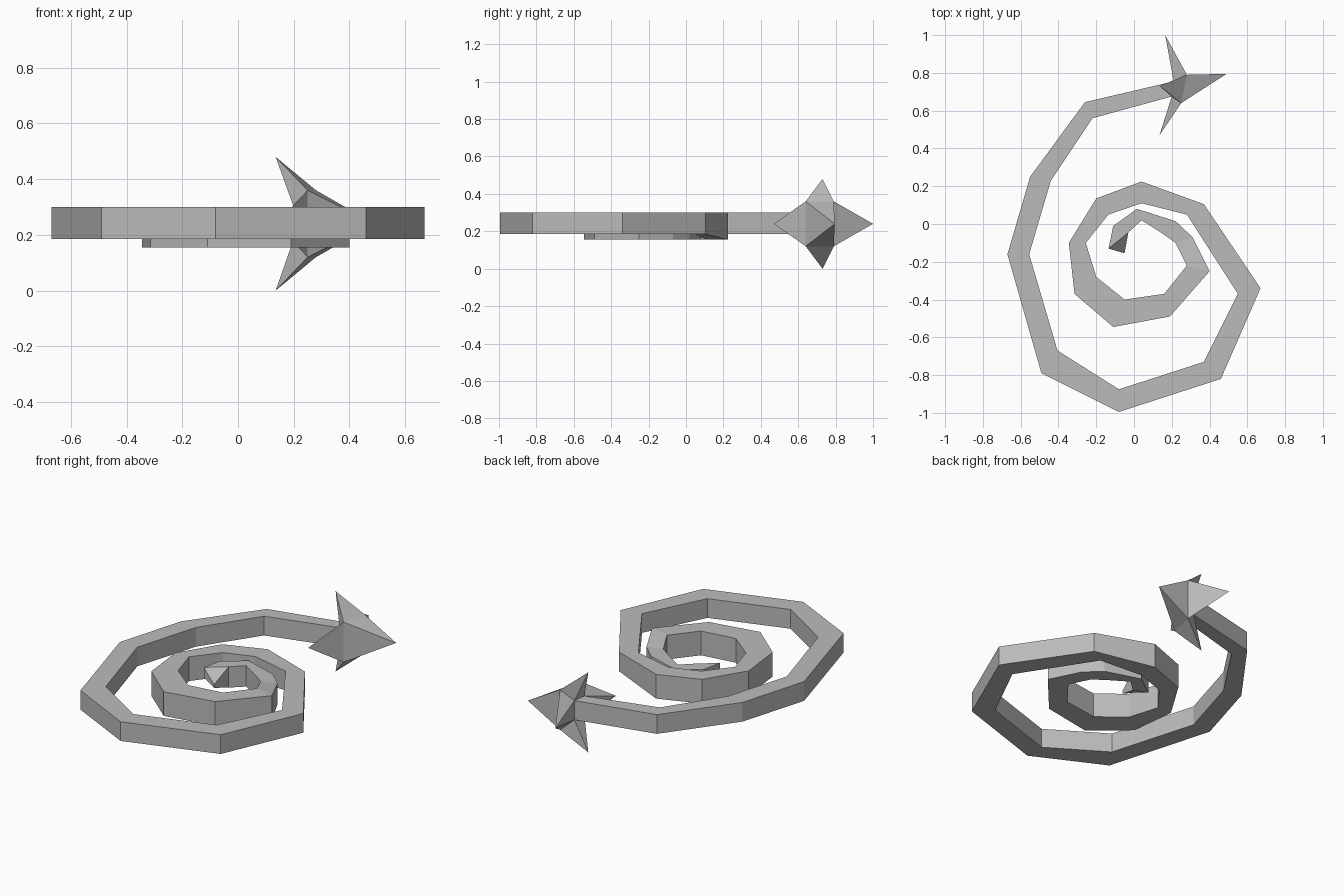
import bpy
import bmesh

cube = bpy.data.objects.get("Cube")
if cube:
    bpy.data.objects.remove(cube, do_unlink=True)

# Single plain grey material
grey = bpy.data.materials.new("plain_grey")
grey.use_nodes = True
grey_colour = (0.5, 0.5, 0.5, 1)
grey.diffuse_color = grey_colour
grey.node_tree.nodes["Principled BSDF"].inputs["Base Color"].default_value = grey_colour


def finish(name, bm):
    """Turn a bmesh into a flat-shaded object with outward normals."""
    bmesh.ops.recalc_face_normals(bm, faces=bm.faces)
    mesh = bpy.data.meshes.new(name)
    bm.to_mesh(mesh)
    bm.free()
    mesh.materials.append(grey)
    obj = bpy.data.objects.new(name, mesh)
    bpy.context.collection.objects.link(obj)
    return obj


def bridge(bm, ring_a, ring_b):
    """Join two closed rings of equal length with quads."""
    count = len(ring_a)
    for i in range(count):
        j = (i + 1) % count
        bm.faces.new((ring_a[i], ring_a[j], ring_b[j], ring_b[i]))


# Plan outline of the coil: outer x, y and inner x, y, from the head inwards
outer_turn = [
    (.21, .755, .2, .675), (-.26, .645, -.22, .56), (-.55, .25, -.44, .23),
    (-.67, -.16, -.555, -.16), (-.49, -.79, -.405, -.67),
    (-.08, -.995, -.08, -.875), (.46, -.82, .37, -.73),
    (.67, -.34, .55, -.37), (.37, .105, .28, .05),
]
middle_turn = [
    (.04, .225, .04, .11), (-.2, .135, -.135, .05), (-.345, -.1, -.255, -.1),
    (-.315, -.37, -.2, -.28), (-.11, -.545, -.05, -.4),
    (.19, -.49, .16, -.37), (.4, -.25, .28, -.22),
]
inner_turn = [
    (.31, -.07, .22, -.1), (.22, .015, .15, -.05),
    (.015, .08, .04, .02), (-.11, -.01, -.03, -.045),
]
SHAFT_LOW, COIL_LOW, TOP, INNER_TOP = .185, .155, .3, .28


def section(bm, row, low, high):
    """Four-cornered cross-section of the band."""
    ox, oy, ix, iy = row
    corners = ((ox, oy, high), (ix, iy, high), (ix, iy, low), (ox, oy, low))
    return [bm.verts.new(c) for c in corners]


# Spiral band
bm = bmesh.new()
rings = []
for rows, low, high in ((outer_turn, SHAFT_LOW, TOP),
                        (middle_turn, COIL_LOW, TOP),
                        (inner_turn, COIL_LOW, INNER_TOP)):
    rings += [section(bm, row, low, high) for row in rows]

# Bevelled inner end of the band
end = [bm.verts.new(c) for c in ((-.135, -.13, INNER_TOP), (-.05, -.155, .21),
                                 (-.05, -.155, .19), (-.135, -.13, .22))]
rings.append(end)
for ring_a, ring_b in zip(rings, rings[1:]):
    bridge(bm, ring_a, ring_b)
bm.faces.new(end)
# Split the twisted quads so the end slants from the outer corner
bmesh.ops.triangulate(bm, faces=[f for f in bm.faces if any(v in end for v in f.verts)
                                 and len(f.verts) == 4 and abs(f.normal.z) < 2])
finish("spiral_band", bm)

# Four-barbed arrow head
bm = bmesh.new()
neck = section(bm, outer_turn[0], SHAFT_LOW, TOP)
shoulder = [bm.verts.new(c) for c in ((.28, .79, .36), (.25, .64, .36),
                                      (.25, .64, .12), (.28, .79, .12))]
barbs = [bm.verts.new(c) for c in ((.135, .73, .48), (.135, .47, .24),
                                   (.135, .73, 0), (.165, 1, .24))]
tip = bm.verts.new((.49, .795, .24))
for i, barb in enumerate(barbs):
    j = (i + 1) % len(barbs)
    bm.faces.new((tip, shoulder[i], shoulder[j]))
    bm.faces.new((barb, shoulder[i], shoulder[j]))
    bm.faces.new((barb, neck[i], neck[j]))
    bm.faces.new((barb, shoulder[i], neck[i]))
    bm.faces.new((barb, shoulder[j], neck[j]))
bm.faces.new(neck)
finish("arrow_head", bm)
